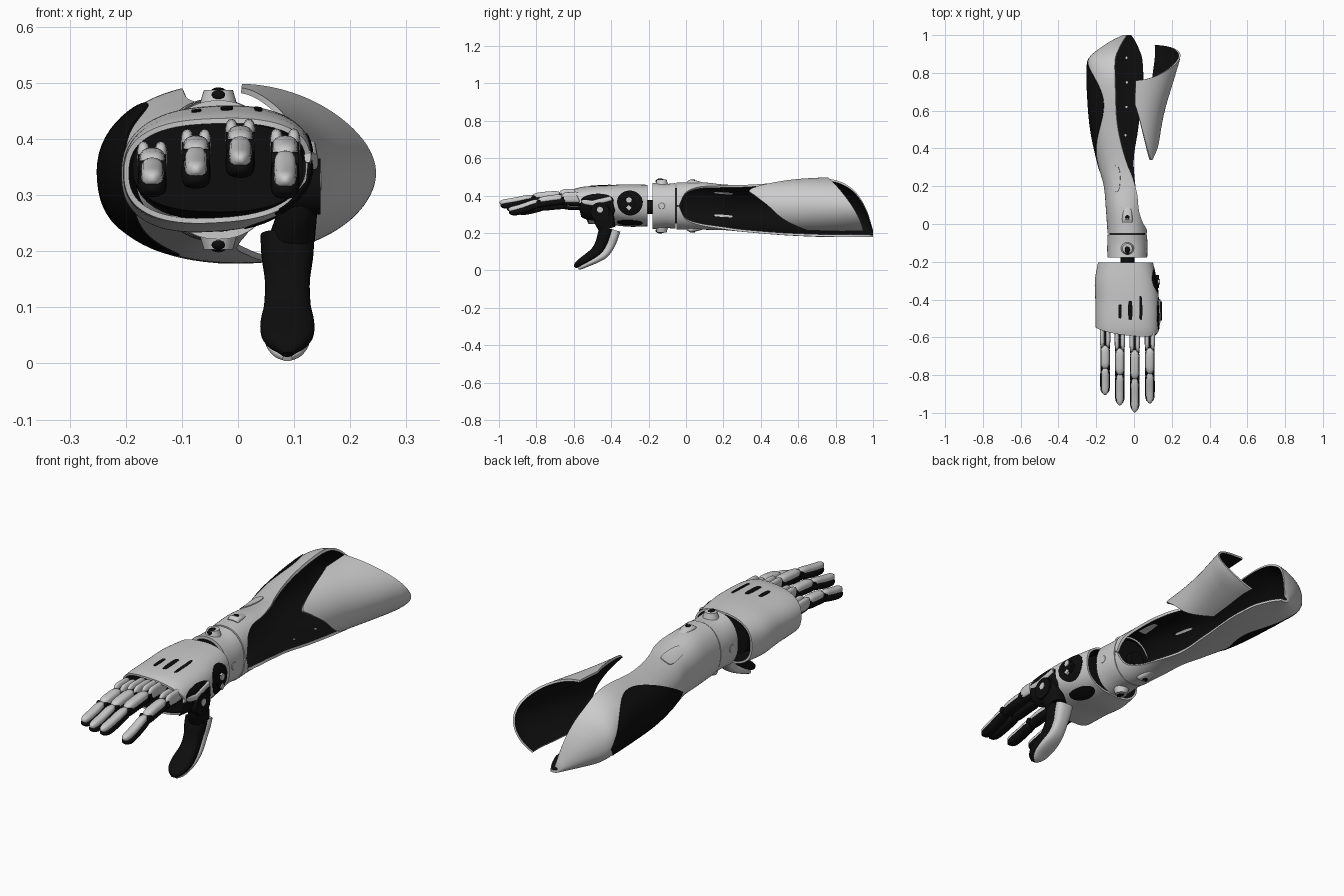
import bpy, bmesh
from math import sin, cos, pi, radians, acos, copysign, sqrt
from mathutils import Vector

if "Cube" in bpy.data.objects:
    bpy.data.objects.remove(bpy.data.objects["Cube"])

BLACK = bpy.data.materials.new("black"); BLACK.diffuse_color = (0.004, 0.004, 0.004, 1)
GREY = bpy.data.materials.new("grey"); GREY.diffuse_color = (0.8, 0.8, 0.8, 1)

def finish(bm, name, mats, merge=True):
    if merge:
        bmesh.ops.remove_doubles(bm, verts=bm.verts, dist=1e-5)
    bmesh.ops.recalc_face_normals(bm, faces=bm.faces)
    me = bpy.data.meshes.new(name); bm.to_mesh(me); bm.free()
    ob = bpy.data.objects.new(name, me); bpy.context.collection.objects.link(ob)
    for m in mats: me.materials.append(m)
    bpy.ops.object.select_all(action='DESELECT')
    ob.select_set(True); bpy.context.view_layer.objects.active = ob
    bpy.ops.object.shade_smooth_by_angle(angle=radians(40))
    return ob

# smooth interpolation of table rows keyed by their first column
def table(T, y):
    if y <= T[0][0]: return T[0][1:]
    if y >= T[-1][0]: return T[-1][1:]
    i = max(k for k in range(len(T) - 1) if T[k][0] <= y)
    a, b = T[i], T[i + 1]; p, q = T[max(i - 1, 0)], T[min(i + 2, len(T) - 1)]
    h = b[0] - a[0]; t = (y - a[0]) / h
    out = []
    for k in range(1, len(a)):
        m0 = (b[k] - p[k]) / (b[0] - p[0]) * h
        m1 = (q[k] - a[k]) / (q[0] - a[0]) * h
        out.append((2*t**3 - 3*t*t + 1)*a[k] + (t**3 - 2*t*t + t)*m0
                   + (3*t*t - 2*t**3)*b[k] + (t**3 - t*t)*m1)
    return out

# point on an arm-like skin: rows are y, cx, cz, rx, rz
def skin(T, deg, y, off=0, e=1.0, shear=0):
    cx, cz, rx, rz = table(T, y)[:4]
    c, s = cos(radians(deg)), sin(radians(deg))
    x = (rx + off) * copysign(abs(c)**e, c)
    return Vector((cx + x, y, cz + (rz + off) * copysign(abs(s)**e, s) + shear * x))

# curved plate with thickness; fn(u, v, offset) gives the surface
def plate(name, fn, nu, nv, thick, outer=GREY, inner=BLACK, lift=0, closed=False):
    bm = bmesh.new()
    g = [[[bm.verts.new(fn(i / nu, j / nv, lift + o)) for j in range(nv + 1)]
          for i in range(nu + 1)] for o in (0, -thick)]
    def face(vs, m):
        bm.faces.new(vs).material_index = m
    for i in range(nu):
        for j in range(nv):
            for k in (0, 1):
                face((g[k][i][j], g[k][i+1][j], g[k][i+1][j+1], g[k][i][j+1]), k)
        for j in (0, nv):
            face((g[0][i][j], g[0][i+1][j], g[1][i+1][j], g[1][i][j]), 0)
    if not closed:
        for j in range(nv):
            for i in (0, nu):
                face((g[0][i][j], g[0][i][j+1], g[1][i][j+1], g[1][i][j]), 0)
    return finish(bm, name, [outer, inner])

# swept rounded bar: rows are x, y, z, half width, half thickness
def bar(name, rows, mat, n=20, e=0.8, smooth=0):
    if smooth:
        keyed = [(i, *r) for i, r in enumerate(rows)]
        rows = [table(keyed, (len(rows) - 1) * i / smooth) for i in range(smooth + 1)]
    bm = bmesh.new(); rings = []
    for i, (x, y, z, w, h) in enumerate(rows):
        a, b = rows[max(i - 1, 0)], rows[min(i + 1, len(rows) - 1)]
        t = Vector((0, b[1] - a[1], b[2] - a[2])).normalized()
        nrm = Vector((0, t.z, -t.y))
        ring = []
        for k in range(n):
            c, s = cos(2*pi*k/n), sin(2*pi*k/n)
            ring.append(bm.verts.new(Vector((x + w*copysign(abs(c)**e, c), y, z)) + nrm*h*copysign(abs(s)**e, s)))
        rings.append(ring)
    for r, q in zip(rings, rings[1:]):
        for k in range(n):
            bm.faces.new((r[k], r[(k+1) % n], q[(k+1) % n], q[k]))
    bm.faces.new(rings[0]); bm.faces.new(rings[-1])
    return finish(bm, name, [mat], False)

def cyl(name, loc, axis, r, depth, mat, r2=None, n=28):
    bm = bmesh.new()
    bmesh.ops.create_cone(bm, cap_ends=True, segments=n, radius1=r, radius2=r if r2 is None else r2, depth=depth)
    ob = finish(bm, name, [mat]); ob.location = loc
    ob.rotation_euler = Vector((0, 0, 1)).rotation_difference(Vector(axis)).to_euler()
    return ob

def ball(name, loc, scale, mat):
    bm = bmesh.new()
    bmesh.ops.create_uvsphere(bm, u_segments=24, v_segments=14, radius=1)
    for v in bm.verts: v.co = Vector(loc) + Vector(a * b for a, b in zip(v.co, scale))
    return finish(bm, name, [mat])

# ---- forearm shell, open on the right, closing like a hood at the elbow
ARM = [(-.05, -.035, .345, .105, .125), (.08, -.042, .345, .107, .127), (.2, -.035, .338, .125, .122),
       (.3, -.022, .332, .165, .125), (.5, -.01, .333, .22, .143), (.7, 0, .34, .247, .16), (.8, 0, .336, .248, .158),
       (.88, -.003, .316, .235, .138), (.93, -.012, .288, .17, .11), (.97, -.02, .248, .1, .07), (1, -.025, .198, .035, .02)]
LIPS = [(-.05, 1, 359), (-.035, 1.5, 358.5), (-.02, 18, 342), (0, 34, 326), (.06, 50, 310), (.15, 62, 296),
        (.3, 92, 276), (.5, 108, 277), (.75, 112, 280), (.9, 112, 280), (1, 110, 285)]
def forearm(u, v, off):
    w = 1 - (1 - v**1.4)**1.3
    y = -.05 + 1.05 * w
    lo, hi = table(LIPS, y)
    return skin(ARM, lo + (hi - lo)*u, y, off, .92)
plate("forearm_shell", forearm, 64, 72, .012)

def arm_patch(name, y0, y1, a0, a1, lift, mat, power=.5, thick=.004, skew=1):
    def fn(u, v, off):
        w = max(sin(pi*v**skew), 0)**power
        m = (a0 + a1) / 2
        return skin(ARM, m + (a1 - a0)*(u - .5)*w, y0 + (y1 - y0)*v, off, .92)
    plate(name, fn, 20, 36, thick, mat, mat, lift)
arm_patch("forearm_outer_inset", .28, .88, 129, 247, .003, BLACK, .75, skew=1.3)
arm_patch("forearm_top_hatch", .17, .31, 106, 132, .004, GREY, .2)
arm_patch("inner_slot_upper", .15, .25, 135, 141, -.0105, GREY, .2)
arm_patch("inner_slot_lower", .15, .25, 200, 207, -.0105, GREY, .2)
for i, y in enumerate((.47, .62, .75, .88)):
    cyl(f"rivet_{i}", skin(ARM, 262, y, -.012, .92), (0, 0, 1), .006, .006, GREY, n=12)

# ---- detached forearm cover
COVER = [(.3, 0, .345, .115, .13), (.45, 0, .345, .135, .135), (.6, 0, .345, .163, .145),
         (.8, 0, .346, .222, .154), (.9, 0, .346, .247, .154), (1, 0, .346, .235, .154)]
FRONT = [(-62, .65), (-30, .52), (0, .44), (25, .37), (41, .34), (65, .45), (88, .63)]
def cover(u, v, off):
    a = -62 + 150*u
    y0 = table(FRONT, a)[0]
    y1 = .95 - .19 * (.5 + .5*sin(radians(a)))**1.6
    return skin(COVER, a, y0 + (y1 - y0)*v, off)
plate("forearm_cover", cover, 60, 32, .01)

# ---- wrist ring, shaft and knobs
RING = [(-.18, -.035, .345, .105, .124), (-.11, -.035, .345, .106, .118), (-.055, -.035, .345, .104, .122)]
plate("wrist_ring", lambda u, v, o: skin(RING, 360*u, -.178 + .123*v, o, .92), 64, 8, .014, closed=True)
cyl("wrist_shaft", (-.035, -.15, .34), (0, 1, 0), .037, .26, BLACK)
cyl("wrist_disc", (-.035, -.075, .345), (0, 1, 0), .095, .05, BLACK)
for s, n in ((1, "top"), (-1, "bottom")):
    cyl(f"knob_collar_{n}", (-.035, -.13, .345 + s*.125), (0, 0, s), .036, .034, GREY, .026)
    ball(f"knob_{n}", (-.035, -.137, .345 + s*.132), (.018, .026, .015), BLACK)
    cyl(f"side_collar_{n}", (-.035 + s*.1, -.13, .345), (s, 0, 0), .026, .014, GREY, .016)
    bar(f"wrist_fairing_{n}", [(-.035, .11, .345 + s*.115, .012, .006), (-.035, .06, .345 + s*.122, .024, .012),
        (-.035, .025, .345 + s*.126, .028, .016), (-.035, .01, .345 + s*.12, .026, .012)], GREY)
    cyl(f"fairing_hole_{n}", (-.035, .035, .345 + s*.137), (0, 0, 1), .012, .008, BLACK, n=16)

# ---- hand shell with black core
HAND = [(-.62, -.035, .35, .155, .078), (-.55, -.036, .35, .167, .096), (-.4, -.037, .35, .168, .106),
        (-.3, -.044, .347, .163, .112), (-.2, -.045, .347, .145, .11)]
HE, HS = .8, .06
def hand(u, v, off):
    a = 360*u
    y0 = -.555 - .035*sin(radians(a)) * (1 + .4*cos(radians(a))) - .01*cos(radians(a))
    return skin(HAND, a, -.205 + (y0 + .205)*v, off, HE, HS)
plate("hand_shell", hand, 72, 28, .009, closed=True)
bar("hand_core", [(-.036, -.23, .347, .12, .085), (-.036, -.35, .35, .15, .095), (-.036, -.53, .35, .152, .08)], BLACK, 40)

def hand_patch(name, y0, y1, a0, a1, mat, lift=.002, power=.15):
    def fn(u, v, off):
        w = max(sin(pi*v), 0)**power
        return skin(HAND, (a0 + a1)/2 + (a1 - a0)*(u - .5)*w, y0 + (y1 - y0)*v, off, HE, HS)
    plate(name, fn, 20, 20, .004, mat, mat, lift)
for i, (x, y0, y1) in enumerate(((-.075, -.5, -.425), (-.02, -.51, -.405), (.035, -.51, -.38))):
    q = (x + .037) / .168
    a = acos(copysign(abs(q)**(1/HE), q)) * 180 / pi
    hand_patch(f"back_slot_{i}", y0, y1, a - 2.6, a + 2.6, BLACK)
hand_patch("thumb_side_opening", -.57, -.38, -58, 24, BLACK, power=.25)
hand_patch("hub_opening", -.37, -.23, -28, 34, BLACK, power=.6)
hand_patch("palm_lower_opening", -.37, -.23, -75, -45, BLACK, power=.4)

# side hub and thumb mount
cyl("side_hub", (.12, -.305, .36), (1, 0, 0), .034, .026, BLACK, n=6)
for i, z in enumerate((.378, .335)):
    cyl(f"hub_screw_{i}", (.132, -.305, z), (1, 0, 0), .015, .01, GREY, n=4 + 12*(1 - i))
cyl("thumb_pivot", (.112, -.46, .315), (1, 0, 0), .05, .07, BLACK)
cyl("thumb_pivot_cap", (.144, -.46, .325), (1, 0, 0), .016, .01, GREY, n=16)
bar("thumb_mount", [(.116, -.455, .34, .03, .045), (.108, -.44, .28, .034, .055), (.095, -.42, .22, .042, .045)], BLACK, smooth=12)
bar("side_strut", [(.124, -.57, .37, .006, .012), (.136, -.5, .36, .007, .014), (.132, -.4, .385, .007, .012)], GREY)

# ---- thumb: black pad in front, grey shell behind
PATH = [(-.405, .228, .048, .036), (-.417, .19, .046, .036), (-.432, .145, .04, .033), (-.46, .1, .042, .03),
        (-.5, .072, .048, .026), (-.54, .05, .046, .021), (-.57, .032, .032, .016), (-.582, .022, .01, .008)]
bar("thumb_pad", [(.088, y - .02*min(1, h/.03), z, w, h) for y, z, w, h in PATH[:-1]] + [(.088, -.592, .016, .01, .008)],
    BLACK, 28, smooth=36)
bar("thumb_shell", [(.088, y + .024*h/.03, max(z - .013, h*1.0), w*.85, h*.72) for y, z, w, h in PATH], GREY, 28, smooth=36)

# ---- fingers: x, tip y, tip z, knuckle z
DROP = [(0, 0), (.3, .04), (.6, .35), (.8, .8), (.92, 1), (1, 1)]
for name, x, ty, tz, kz in (("little", -.153, -.905, .328, .362), ("ring", -.075, -.96, .343, .384),
                            ("middle", .004, -.997, .362, .402), ("index", .084, -.95, .325, .385)):
    y0 = -.56
    def at(t):
        return y0 + (ty - y0)*t, kz + (tz - kz)*table(DROP, t)[0]
    def seg(part, ts, dx, dz, w, h, mat):
        rows = []
        for i in range(13):
            k = .5 - .5*cos(pi*i/12); y, z = at(ts[0] + (ts[1] - ts[0])*k)
            r = sqrt(max(1 - abs(2*k - 1)**5, .03))
            rows.append((x + dx, y, z + dz, w*r, h*r))
        bar(f"{name}_{part}", rows, mat, 16)
    seg("link", (-.2, .32), 0, -.012, .018, .026, BLACK)
    for s in (-1, 1):
        seg("knuckle_left" if s < 0 else "knuckle_right", (-.04, .27), s*.0155, .006, .012, .028, GREY)
    seg("middle_pad", (.2, .64), 0, -.014, .025, .019, BLACK)
    seg("middle_shell", (.24, .6), 0, .005, .023, .02, GREY)
    seg("tip_pad", (.55, .99), 0, -.015, .026, .018, BLACK)
    seg("tip_shell", (.57, 1), 0, .002, .02, .019, GREY)
    for i, t in enumerate((.25, .58)):
        y, z = at(t)
        cyl(f"{name}_joint_{i}", (x, y, z - .004), (1, 0, 0), .015, .05, BLACK, n=16)

for m in bpy.data.materials:
    if m.users and not m.is_grease_pencil:
        m.use_nodes = True
        m.node_tree.nodes["Principled BSDF"].inputs["Base Color"].default_value = m.diffuse_color
